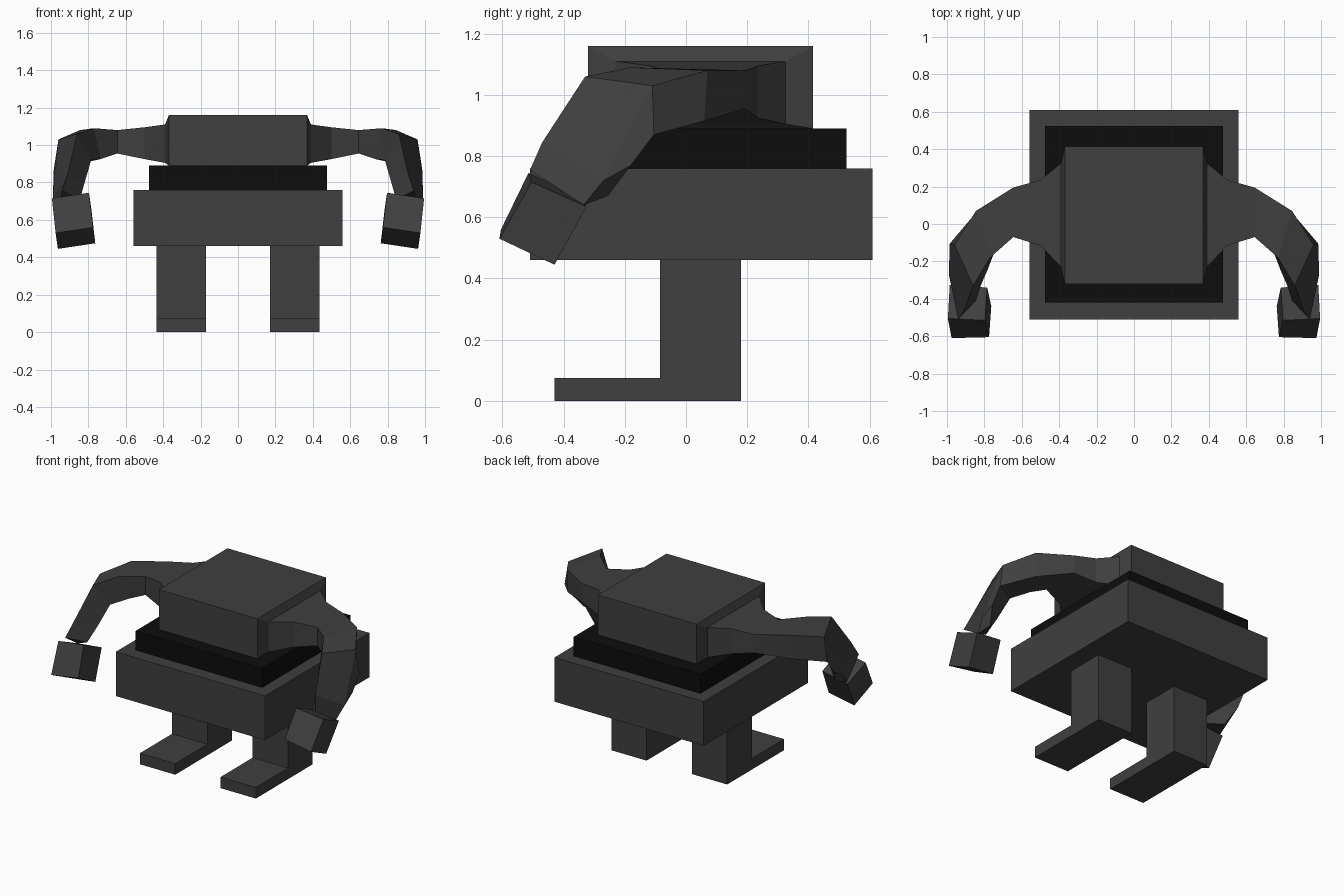
import bpy, bmesh

if "Cube" in bpy.data.objects:
    bpy.data.objects.remove(bpy.data.objects["Cube"])


def material(name, value):
    m = bpy.data.materials.new(name)
    m.diffuse_color = (value, value, value, 1)
    m.use_nodes = True
    m.node_tree.nodes["Principled BSDF"].inputs["Base Color"].default_value = m.diffuse_color
    return m


GREY = material("dark grey", 0.05)
BLACK = material("black", 0.004)


def finish(bm, name, mat, mirror=False):
    bmesh.ops.recalc_face_normals(bm, faces=bm.faces)
    mesh = bpy.data.meshes.new(name)
    bm.to_mesh(mesh)
    bm.free()
    mesh.materials.append(mat)
    ob = bpy.data.objects.new(name, mesh)
    bpy.context.collection.objects.link(ob)
    if mirror:
        ob.modifiers.new("mirror", 'MIRROR').use_mirror_merge = False
    return ob


def box(name, mat, x, y, z):
    bm = bmesh.new()
    bmesh.ops.create_cube(bm, size=1)
    for v in bm.verts:
        for i, (a, b) in enumerate((x, y, z)):
            v.co[i] = a if v.co[i] < 0 else b
    return finish(bm, name, mat)


def loft(name, mat, rings, cap_start=True):
    """Join four-cornered rings into a tube, mirrored to both sides."""
    bm = bmesh.new()
    loops = [[bm.verts.new(p) for p in r] for r in rings]
    for a, b in zip(loops, loops[1:]):
        for i in range(4):
            j = (i + 1) % 4
            bm.faces.new((a[i], a[j], b[j], b[i]))
    bm.faces.new(loops[-1])
    if cap_start:
        bm.faces.new(loops[0][::-1])
    return finish(bm, name, mat, mirror=True)


def upright(x, y0, y1, z0, z1):
    return [(x, y1, z1), (x, y0, z1), (x, y0, z0), (x, y1, z0)]


# body: wide base, black waist, torso
box("base", GREY, (-.56, .56), (-.51, .61), (.46, .76))
box("waist", BLACK, (-.475, .475), (-.42, .525), (.76, .89))
box("torso", GREY, (-.37, .37), (-.32, .415), (.89, 1.16))

# legs: L-shaped side profile extruded across x
profile = [(-.43, 0), (.18, 0), (.18, .46), (-.085, .46), (-.085, .075), (-.43, .075)]
bm = bmesh.new()
face = bm.faces.new([bm.verts.new((.17, y, z)) for y, z in profile])
ext = bmesh.ops.extrude_face_region(bm, geom=[face], use_keep_orig=True)
for v in ext["geom"]:
    if isinstance(v, bmesh.types.BMVert):
        v.co.x = .435
finish(bm, "legs", GREY, mirror=True)

# arms: flare out of the torso side, bend forward and down
loft("arms", GREY, [
    upright(.37, -.32, .415, .89, 1.16),
    upright(.39, -.23, .325, .905, 1.11),
    upright(.50, -.115, .235, .925, 1.095),
    upright(.645, -.07, .195, .955, 1.08),
    [(.845, .07, 1.08), (.77, -.18, 1.09), (.735, -.12, .925), (.845, .06, .915)],
    [(.96, -.11, 1.03), (.86, -.33, 1.06), (.785, -.25, .92), (.985, -.105, .87)],
    [(.99, -.27, .72), (.91, -.47, .845), (.82, -.33, .80), (.985, -.18, .77)],
    [(.97, -.335, .64), (.94, -.51, .755), (.845, -.41, .71), (.94, -.255, .67)],
], cap_start=False)

# hands: tilted blocks
loft("hands", GREY, [
    [(.995, -.505, .715), (.797, -.515, .745), (.785, -.34, .665), (.985, -.325, .635)],
    [(.975, -.61, .53), (.775, -.605, .56), (.763, -.44, .475), (.963, -.43, .445)],
])
